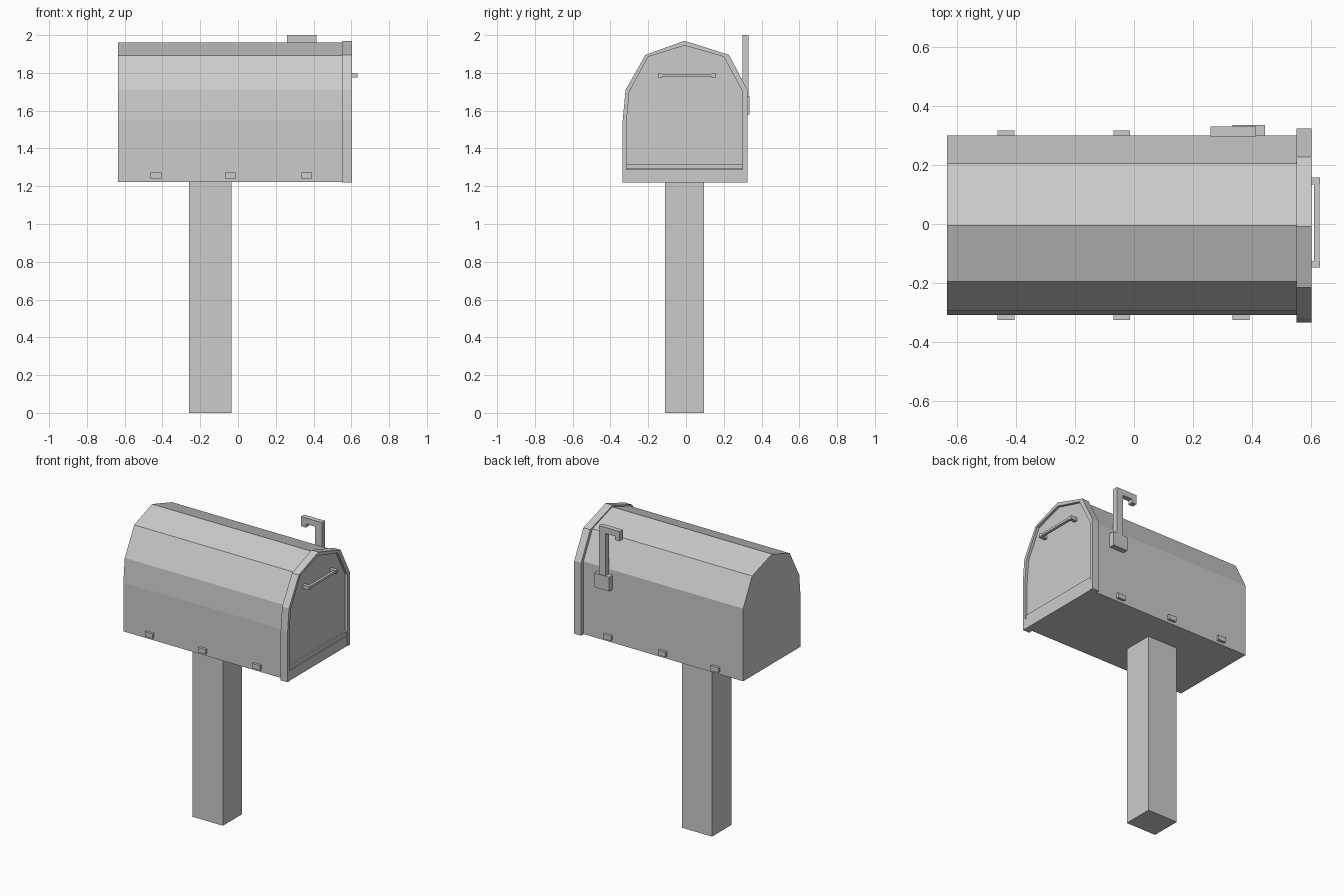
import bpy, bmesh

if "Cube" in bpy.data.objects:
    bpy.data.objects.remove(bpy.data.objects["Cube"])

grey = bpy.data.materials.new("light_grey")
grey.diffuse_color = (0.6, 0.6, 0.6, 1)
grey.use_nodes = True
grey.node_tree.nodes["Principled BSDF"].inputs["Base Color"].default_value = grey.diffuse_color


def finish(name, bm):
    bmesh.ops.recalc_face_normals(bm, faces=bm.faces)
    mesh = bpy.data.meshes.new(name)
    bm.to_mesh(mesh)
    bm.free()
    mesh.materials.append(grey)
    ob = bpy.data.objects.new(name, mesh)
    bpy.context.collection.objects.link(ob)
    return ob


def box(name, x, y, z):
    bm = bmesh.new()
    bmesh.ops.create_cube(bm, size=1)
    for v in bm.verts:
        v.co = [(a + b) / 2 + c * (b - a) for (a, b), c in zip((x, y, z), v.co)]
    return finish(name, bm)


def prism(name, pts, lo, hi, place):
    """Extrude a flat outline from lo to hi; place maps (depth, u, v) to xyz."""
    bm = bmesh.new()
    face = bm.faces.new([bm.verts.new(place(lo, u, v)) for u, v in pts])
    new = bmesh.ops.extrude_face_region(bm, geom=[face])["geom"]
    shift = [b - a for a, b in zip(place(lo, 0, 0), place(hi, 0, 0))]
    bmesh.ops.translate(bm, vec=shift, verts=[g for g in new if isinstance(g, bmesh.types.BMVert)])
    return finish(name, bm)


def along_x(d, u, v):
    return (d, u, v)


def along_y(d, u, v):
    return (u, d, v)


# Arched box: outline in (y, z), with one extra bend on the front side
body = [(-.31, 1.222), (-.31, 1.55), (-.295, 1.71), (-.195, 1.893),
        (-.005, 1.96), (.205, 1.893), (.30, 1.71), (.30, 1.222)]
prism("mailbox_body", body, -.635, .56, along_x)

# Door rim: a band running from one bottom corner over the arch to the other
outer = [(-.335, 1.22), (-.335, 1.55), (-.32, 1.71), (-.215, 1.895),
         (-.008, 1.97), (.228, 1.895), (.325, 1.71), (.325, 1.22)]
inner = [(-.315, 1.22), (-.315, 1.54), (-.30, 1.70), (-.20, 1.885),
         (-.008, 1.945), (.20, 1.885), (.30, 1.70), (.30, 1.22)]
prism("door_rim", outer + inner[::-1], .552, .603, along_x)

# Recessed door with a hinge strip and lower plate
prism("door_panel", inner, .555, .585, along_x)
box("door_hinge_strip", (.58, .595), (-.315, .30), (1.29, 1.317))
box("door_lower_plate", (.58, .600), (-.315, .30), (1.22, 1.288))

# Door handle
box("handle_bar", (.612, .63), (-.148, .158), (1.78, 1.795))
for i, y in enumerate((-.148, .135)):
    box(f"handle_leg_{i}", (.58, .632), (y, y + .023), (1.775, 1.798))

# Small clips along both lower edges
for i, x in enumerate((-.463, -.07, .335)):
    box(f"front_clip_{i}", (x, x + .057), (-.327, -.30), (1.24, 1.272))
    box(f"back_clip_{i}", (x, x + .057), (.29, .318), (1.24, 1.272))

# Signal flag: bracket, and an arm with a short hooked tip
box("flag_bracket", (.335, .445), (.295, .337), (1.58, 1.675))
flag = [(.365, 1.62), (.415, 1.62), (.415, 2.0), (.26, 2.0),
        (.26, 1.935), (.295, 1.935), (.295, 1.96), (.365, 1.96)]
prism("flag_arm", flag, .298, .332, along_y)

# Square post
box("post", (-.26, -.035), (-.11, .095), (0, 1.225))
